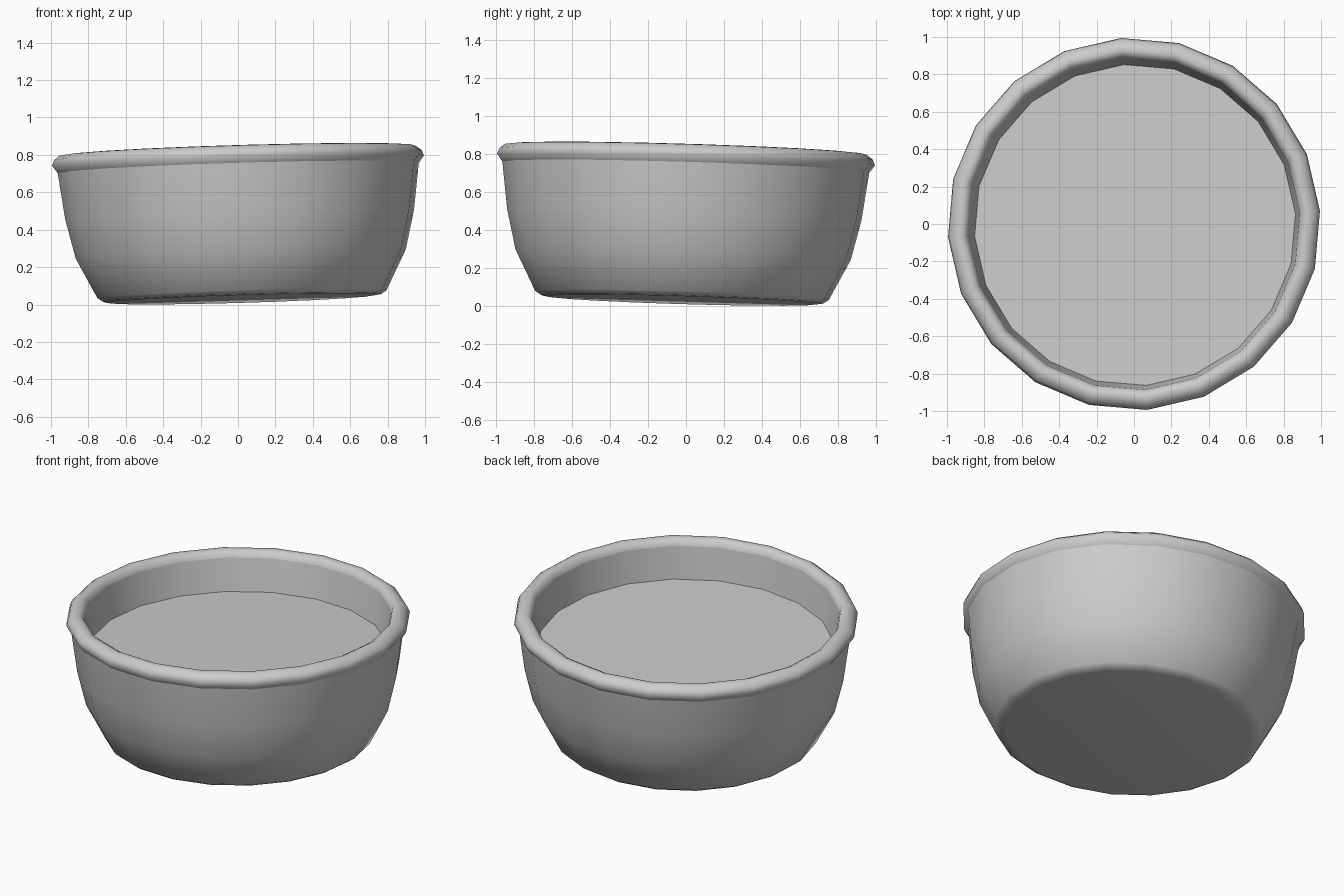
import bpy, bmesh, math
from mathutils import Matrix, Vector

if "Cube" in bpy.data.objects:
    bpy.data.objects.remove(bpy.data.objects["Cube"], do_unlink=True)

SIDES = 20
TURN = math.radians(4)
# the whole bowl leans slightly towards its back right
LEAN = (Matrix.Translation((0.022, -0.022, 0.03))
        @ Matrix.Rotation(0.042, 4, Vector((-1, -1, 0))))

grey = bpy.data.materials.new("plain_grey")
grey.use_nodes = True
grey.diffuse_color = (0.6, 0.6, 0.6, 1)
grey.node_tree.nodes["Principled BSDF"].inputs["Base Color"].default_value = (0.6, 0.6, 0.6, 1)


def lathe(name, profile, cap_start=False, cap_end=False, sharp=40):
    """Turn a (radius, height) profile around the bowl's axis."""
    bm = bmesh.new()
    rings = []
    for r, z in profile:
        angles = [TURN + math.tau * i / SIDES for i in range(SIDES)]
        rings.append([bm.verts.new((r * math.cos(a), r * math.sin(a), z)) for a in angles])
    for low, high in zip(rings, rings[1:]):
        for i in range(SIDES):
            j = (i + 1) % SIDES
            bm.faces.new((low[i], low[j], high[j], high[i]))
    if cap_start:
        bm.faces.new(rings[0][::-1])
    if cap_end:
        bm.faces.new(rings[-1])
    mesh = bpy.data.meshes.new(name)
    bm.to_mesh(mesh)
    bm.free()
    mesh.materials.append(grey)
    obj = bpy.data.objects.new(name, mesh)
    bpy.context.collection.objects.link(obj)
    obj.matrix_world = LEAN
    bpy.ops.object.select_all(action="DESELECT")
    obj.select_set(True)
    bpy.context.view_layer.objects.active = obj
    bpy.ops.object.shade_smooth_by_angle(angle=math.radians(sharp))
    return obj


# outer wall with a flat, slightly bevelled foot
lathe("bowl_wall", [(0.71, 0), (0.745, 0.005), (0.775, 0.025), (0.885, 0.24),
                    (0.935, 0.45), (0.968, 0.70)], cap_start=True, sharp=50)
# rounded lip
lathe("bowl_rim", [(0.968, 0.70), (0.997, 0.74), (0.985, 0.77), (0.955, 0.793),
                   (0.925, 0.796), (0.90, 0.783), (0.89, 0.755)], sharp=60)
# inner wall down to the contents
lathe("inner_wall", [(0.89, 0.755), (0.86, 0.555)])
# flat surface filling the bowl
lathe("filling", [(0.86, 0.555)], cap_end=True)
